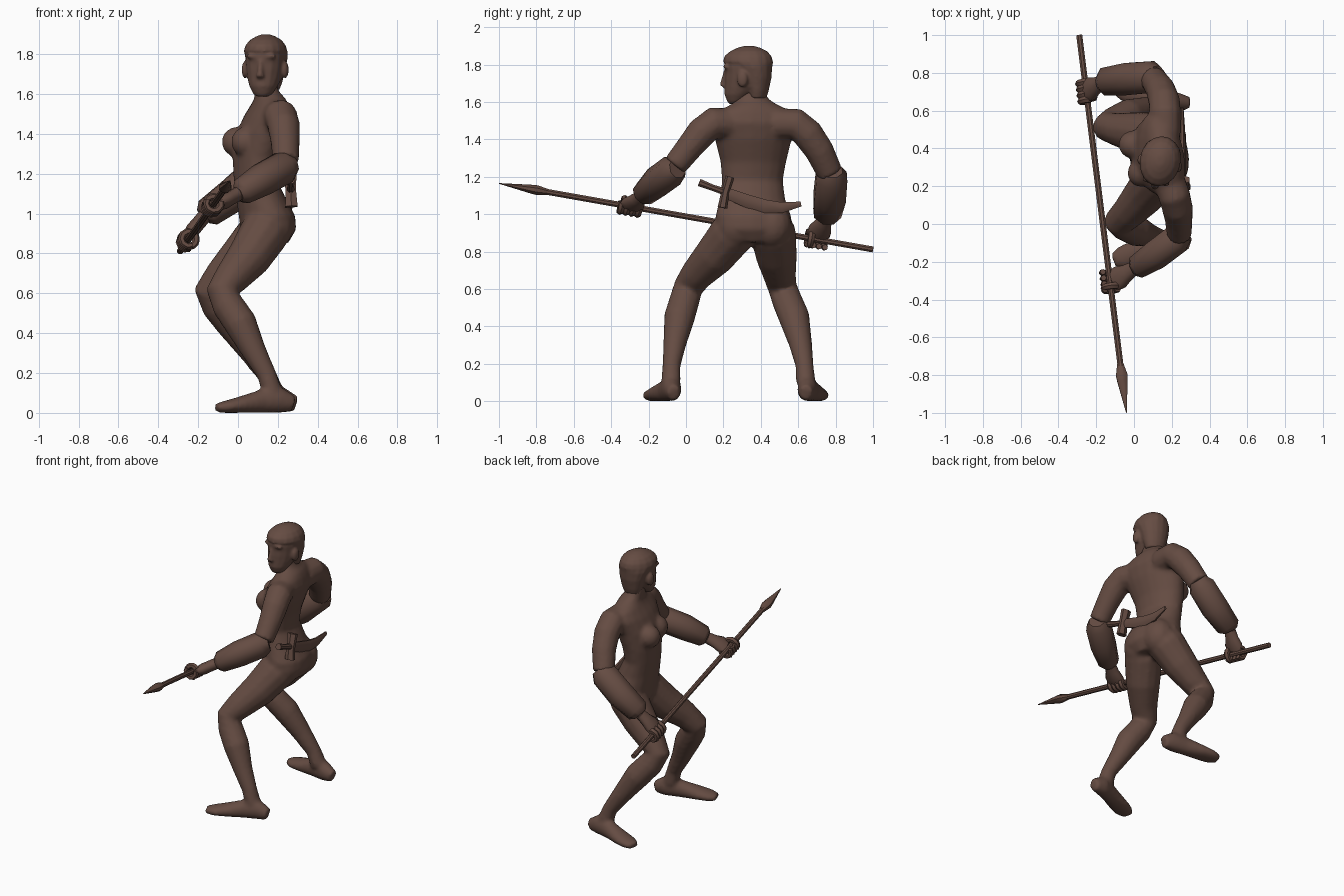
import bpy, bmesh, math
from mathutils import Vector, Matrix

skin = bpy.data.materials.new("dark brown")
skin.diffuse_color = (0.13, 0.072, 0.055, 1)


def finish(name, bm, angle=40):
    bmesh.ops.recalc_face_normals(bm, faces=bm.faces)
    me = bpy.data.meshes.new(name)
    bm.to_mesh(me)
    bm.free()
    ob = bpy.data.objects.new(name, me)
    bpy.context.collection.objects.link(ob)
    me.materials.append(skin)
    bpy.ops.object.select_all(action='DESELECT')
    ob.select_set(True)
    bpy.context.view_layer.objects.active = ob
    bpy.ops.object.shade_smooth_by_angle(angle=math.radians(angle))
    return ob


def fuse(ob, size):
    m = ob.modifiers.new("fuse", 'REMESH')
    m.mode, m.voxel_size, m.use_smooth_shade = 'VOXEL', size, True
    m = ob.modifiers.new("soften", 'SMOOTH')
    m.factor, m.iterations = .5, 4


def loft(bm, rings, n=12, hint=(1, 0, 0), level=False, floor=False):
    """Rings (x, y, z, ru[, rv]) joined into a closed tube; u lies along hint."""
    P = [Vector(r[:3]) for r in rings]
    rows = []
    for i, r in enumerate(rings):
        t = P[min(i + 1, len(P) - 1)] - P[max(i - 1, 0)]
        t = Vector((0, 0, 1)) if level else t.normalized()
        u = Vector(hint)
        u = (u - t * u.dot(t)).normalized()
        v = t.cross(u)
        row = []
        for k in range(n):
            a = 2 * math.pi * (k + .5) / n
            p = P[i] + u * r[3] * math.cos(a) + v * r[-1] * math.sin(a)
            if floor:
                p.z = max(p.z, 0)
            row.append(bm.verts.new(p))
        rows.append(row)
    for a, b in zip(rows, rows[1:]):
        for k in range(n):
            bm.faces.new((a[k], a[(k + 1) % n], b[(k + 1) % n], b[k]))
    bm.faces.new(rows[0])
    bm.faces.new(rows[-1])


def ball(bm, c, r, rot=0):
    m = Matrix.Translation(c) @ Matrix.Rotation(rot, 4, 'Z') @ Matrix.Diagonal((*r, 1))
    bmesh.ops.create_uvsphere(bm, u_segments=14, v_segments=10, radius=1, matrix=m)


# body: torso, breasts, legs, feet and upper arms fused into one skin
bm = bmesh.new()
loft(bm, [(.15, .365, .85, .1, .12), (.153, .36, .92, .138, .195), (.145, .36, .99, .14, .205),
          (.115, .355, 1.08, .122, .178), (.085, .355, 1.18, .105, .165),
          (.09, .36, 1.28, .115, .178), (.12, .36, 1.40, .128, .208),
          (.15, .365, 1.49, .115, .24), (.16, .365, 1.545, .09, .215),
          (.16, .365, 1.58, .074, .14), (.145, .36, 1.61, .062, .088),
          (.137, .355, 1.64, .058, .074), (.137, .34, 1.69, .055, .07)], 20, (.98, .18, 0), level=True)
ball(bm, (.035, .27, 1.36), (.07, .075, .075))
ball(bm, (-.008, .42, 1.36), (.075, .075, .075))
ball(bm, (.18, .275, .94), (.1, .11, .12))
ball(bm, (.18, .455, .94), (.1, .11, .12))
loft(bm, [(.17, .28, .97, .1), (.13, .25, .9, .125), (.055, .155, .78, .112), (-.03, .06, .68, .09),
          (-.08, .012, .61, .08), (-.05, -.008, .54, .082), (.012, -.035, .45, .084),
          (.08, -.06, .31, .063), (.145, -.078, .19, .049), (.172, -.08, .1, .053)])
loft(bm, [(.17, .45, .97, .1), (.12, .465, .9, .125), (.015, .483, .78, .112), (-.085, .5, .68, .09),
          (-.143, .515, .61, .079), (-.105, .54, .54, .082), (-.03, .578, .45, .084),
          (.065, .612, .31, .063), (.145, .634, .19, .049), (.18, .64, .1, .053)])
foot = [(.28, 0, .045, .035, .04), (.21, .01, .065, .053, .066), (.12, .04, .058, .052, .06),
        (.01, .085, .04, .064, .042), (-.06, .11, .03, .063, .032), (-.11, .125, .024, .038, .024)]
for y0, dx, s in ((-.065, 0, -1), (.64, .012, .6)):
    loft(bm, [(x + dx, y0 + s * y, z, w, h) for x, y, z, w, h in foot], 14, (0, 1, 0), floor=True)
loft(bm, [(.18, .25, 1.485, .085), (.215, .145, 1.488, .086), (.23, .085, 1.44, .083),
          (.237, .02, 1.36, .074), (.24, -.06, 1.26, .067)])
loft(bm, [(.165, .48, 1.485, .085), (.165, .59, 1.482, .086), (.16, .65, 1.43, .085),
          (.14, .713, 1.34, .079), (.1, .77, 1.22, .071)])
fuse(finish("body", bm), .014)

# head, turned to look along the spear
TURN = math.radians(-12)
C = Vector((.138, .33, 0))
side = Matrix.Rotation(TURN, 3, 'Z') @ Vector((1, 0, 0))


def at(x, y, z):
    return C + Matrix.Rotation(TURN, 3, 'Z') @ Vector((x, y, z))


def stack(bm, rows, n=16):
    loft(bm, [(*at(0, y, z), w, d) for y, z, w, d in rows], n, side, level=True)


bm = bmesh.new()
stack(bm, [(-.075, 1.588, .03, .025), (-.065, 1.602, .049, .046), (-.048, 1.64, .071, .078),
           (-.02, 1.68, .086, .105), (-.003, 1.72, .095, .123), (.0, 1.755, .099, .123),
           (.0, 1.79, .102, .128), (.0, 1.84, .094, .119), (.005, 1.875, .065, .085)])
loft(bm, [(*at(0, -.117, 1.77), .012, .014), (*at(0, -.13, 1.71), .016, .019),
          (*at(0, -.133, 1.69), .022, .02), (*at(0, -.11, 1.672), .016, .014)], 8, side, level=True)
ball(bm, at(0, -.106, 1.652), (.03, .016, .014), TURN)
for s in (-1, 1):
    ball(bm, at(s * .038, -.106, 1.79), (.04, .018, .014), TURN)
    ball(bm, at(s * .102, -.008, 1.722), (.018, .03, .044), TURN)

# hair cap, longer at the nape, with a fringe
stack(bm, [(.055, 1.62, .06, .045), (.058, 1.66, .074, .055), (.052, 1.73, .092, .076),
           (.03, 1.785, .106, .102), (.002, 1.815, .109, .135), (.001, 1.845, .1, .128),
           (.005, 1.872, .078, .1), (.007, 1.89, .047, .062), (.007, 1.9, .02, .028)])
fuse(finish("head_and_hair", bm), .008)

# spear
tip, tail = Vector((-.04, -1, 1.165)), Vector((-.29, 1, .812))
D = (tail - tip).normalized()


def on_spear(y):
    return tip + (tail - tip) * (y + 1) / 2


bm = bmesh.new()
loft(bm, [(*on_spear(-.76), .017), (*on_spear(.999), .017)], 8)
finish("spear_shaft", bm)
bm = bmesh.new()
loft(bm, [(*on_spear(y), w, h) for y, w, h in
          ((-.74, .018, .018), (-.8, .033, .028), (-.83, .03, .025), (-.999, .002, .002))], 8)
finish("spear_head", bm)

# forearm sleeves
for name, rings in (
        ("left_sleeve", [(.27, -.045, 1.245, .055), (.232, -.075, 1.232, .085), (.12, -.16, 1.17, .084),
                         (.02, -.225, 1.11, .068), (.0, -.235, 1.1, .045)]),
        ("right_sleeve", [(.125, .78, 1.235, .06), (.09, .778, 1.2, .09), (-.03, .768, 1.09, .092),
                          (-.15, .755, 1.005, .079), (-.17, .75, .985, .05)])):
    bm = bmesh.new()
    loft(bm, rings, 8, (0, 0, 1))
    finish(name, bm, 50)


# hands: wrist and palm, four curled fingers and a thumb round the shaft
def hand(name, wrist, y, spin):
    bm = bmesh.new()
    c, w = on_spear(y), Vector(wrist)
    out = w - c
    out = (out - D * out.dot(D)).normalized()
    up = D.cross(out) * spin
    knuckle = c + out * .03 + up * .012
    loft(bm, [(*w, .038, .036), (*w.lerp(knuckle, .4), .047, .036),
              (*w.lerp(knuckle, .75), .064, .037), (*(knuckle - out * .012), .062, .028)], 10, D)

    def curl(off, r, start, sweep, thick):
        pts = []
        for i in range(7):
            a = math.radians(start + sweep * i / 6)
            p = c + D * off + (out * math.cos(a) + up * math.sin(a)) * r
            pts.append((*p, thick * (1 - .03 * i)))
        loft(bm, pts, 6, D)

    for k in range(4):
        curl((k - 1.5) * .032, .037, 10, 230, .0195)
    curl(-.035, .038, -10, -150, .02)
    finish(name, bm, 50)


hand("left_hand", (0, -.235, 1.1), -.3, 1)
hand("right_hand", (-.17, .75, .985), .7, -1)

# curved dagger tucked behind the waist
bm = bmesh.new()
loft(bm, [(.265, .07, 1.17, .022), (.265, .14, 1.143, .018), (.265, .22, 1.115, .02)], 8)
finish("dagger_handle", bm)
bm = bmesh.new()
loft(bm, [(.268, .195, 1.035, .036, .026), (.265, .21, 1.115, .03, .022),
          (.262, .235, 1.2, .036, .024)], 6)
finish("dagger_guard", bm)
bm = bmesh.new()
loft(bm, [(.26, .22, 1.112, .015, .032), (.258, .32, 1.073, .017, .038), (.256, .42, 1.042, .018, .04),
          (.255, .51, 1.035, .016, .032), (.255, .615, 1.055, .008, .014)], 8)
finish("dagger_blade", bm)
